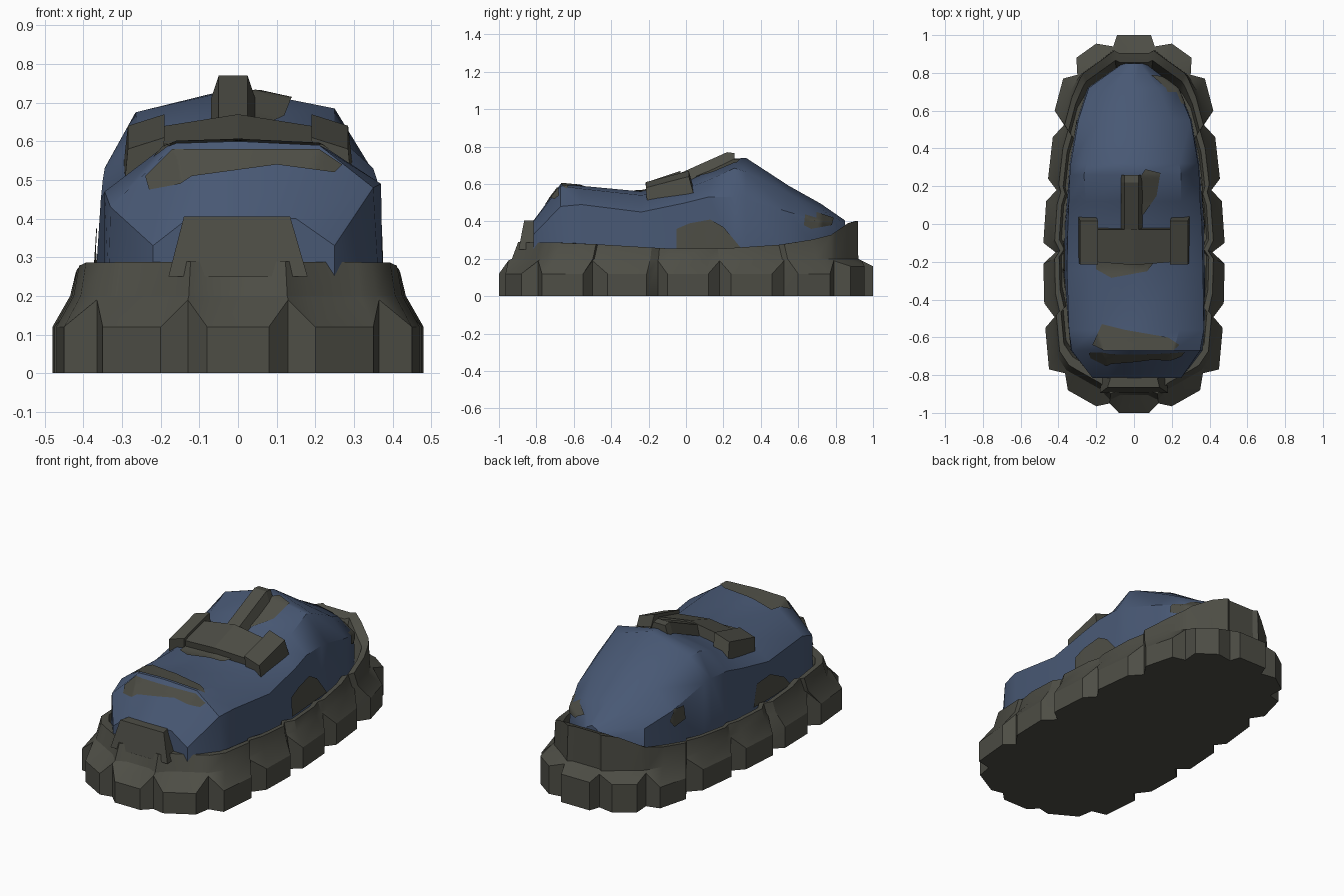
import bpy, bmesh, math
from mathutils import Vector
from mathutils.bvhtree import BVHTree

if "Cube" in bpy.data.objects:
    bpy.data.objects.remove(bpy.data.objects["Cube"])


def material(name, rgb):
    m = bpy.data.materials.new(name)
    m.diffuse_color = (*rgb, 1)
    m.use_nodes = True
    m.node_tree.nodes["Principled BSDF"].inputs["Base Color"].default_value = m.diffuse_color
    return m


BLUE = material("slate_blue", (0.065, 0.098, 0.175))
GREY = material("olive_grey", (0.075, 0.075, 0.06))


def finish(name, bm, mat, angle=None, recalc=True):
    if recalc:
        bmesh.ops.recalc_face_normals(bm, faces=bm.faces)
    me = bpy.data.meshes.new(name)
    bm.to_mesh(me)
    bm.free()
    me.materials.append(mat)
    ob = bpy.data.objects.new(name, me)
    bpy.context.collection.objects.link(ob)
    if angle:
        bpy.ops.object.select_all(action='DESELECT')
        ob.select_set(True)
        bpy.context.view_layer.objects.active = ob
        bpy.ops.object.shade_smooth_by_angle(angle=math.radians(angle))
    return ob


def loft(name, rings, mat, angle=None):
    """Skin closed rings of equal length and cap both ends."""
    bm = bmesh.new()
    vs = [[bm.verts.new(p) for p in r] for r in rings]
    n = len(vs[0])
    for a, b in zip(vs, vs[1:]):
        for i in range(n):
            j = (i + 1) % n
            bm.faces.new((a[i], a[j], b[j], b[i]))
    bm.faces.new(vs[0])
    bm.faces.new(vs[-1])
    return finish(name, bm, mat, angle)


def lerp(table, t):
    for (a, u), (b, v) in zip(table, table[1:]):
        if t <= b:
            return u + (v - u) * max(0, (t - a) / (b - a))
    return table[-1][1]


# Sole: toothed outline (x, y, is_tooth), toe to heel, mirrored
half = [(.08, -1, 1), (.13, -.95, 0), (.2, -.965, 1), (.35, -.88, 1), (.365, -.79, 0),
        (.45, -.77, 1), (.47, -.55, 1), (.415, -.5, 0), (.475, -.42, 1), (.48, -.21, 1),
        (.415, -.15, 0), (.48, -.1, 1), (.465, .12, 1), (.41, .18, 0), (.455, .24, 1),
        (.43, .46, 1), (.37, .525, 0), (.42, .6, 1), (.375, .77, 1), (.3, .79, 0),
        (.305, .88, 1), (.2, .955, 1), (.11, .94, 0), (.09, 1, 1)]
outline = half + [(-x, y, t) for x, y, t in reversed(half)]
collar = [(-1, .29), (-.6, .285), (-.1, .255), (.2, .255), (.5, .275),
          (.72, .31), (.85, .40), (1, .41)]


def sole_ring(tooth, notch, z_of):
    ring = []
    for x, y, t in outline:
        s = tooth if t else notch
        ring.append((x * s, y * s, z_of(x * s, y * s, t)))
    return ring


def tooth_top(x, y, t):
    return (.16 if y > .8 else .12) if t else .19


rings = [sole_ring(1, 1, lambda x, y, t: 0),
         sole_ring(1, 1, tooth_top),
         sole_ring(.905, .98, lambda x, y, t: .20),
         sole_ring(.875, .945, lambda x, y, t: lerp(collar, y)),
         sole_ring(.825, .89, lambda x, y, t: lerp(collar, y)),
         sole_ring(.80, .865, lambda x, y, t: .22)]
# widen the upper collar rings slightly at the heel
for r in rings[3:5]:
    for i, (x, y, z) in enumerate(r):
        r[i] = (x, y + (.03 if y > .7 else 0), z)
loft("sole", rings, GREY, 28)

# Toe lug: flared block on the front of the collar
loft("toe_lug", [[(-.18, -.895, .25), (.18, -.895, .25), (.175, -.79, .25), (-.175, -.79, .25)],
                 [(-.14, -.865, .405), (.135, -.865, .405), (.12, -.80, .405), (-.12, -.80, .405)]],
     GREY)

# Upper: stations (y, base half profile left/right, crease, shoulder, top)
stations = [
    # y, left base, crease, shoulder ; top z ; right shoulder, crease, base x
    (-.815, -.22, (-.22, .33), (-.13, .40), .405, (.15, .40), (.25, .33), .25),
    (-.67, -.335, (-.33, .43), (-.16, .595), .60, (.21, .59), (.35, .48), .365),
    (-.56, -.345, (-.345, .47), (-.2, .58), .59, (.24, .575), (.37, .49), .375),
    (-.24, -.37, (-.355, .45), (-.24, .54), .56, (.25, .54), (.365, .45), .375),
    (.0, -.365, (-.35, .50), (-.25, .575), .62, (.25, .575), (.36, .50), .37),
    (.12, -.355, (-.345, .53), (-.255, .62), .67, (.25, .62), (.35, .53), .36),
    (.26, -.345, (-.34, .54), (-.265, .675), .735, (.25, .685), (.345, .53), .35),
    (.32, -.34, (-.335, .53), (-.25, .66), .74, (.24, .665), (.34, .52), .345),
    (.55, -.30, (-.295, .45), (-.19, .55), .59, (.2, .55), (.30, .45), .305),
    (.72, -.245, (-.24, .40), (-.13, .465), .495, (.13, .465), (.23, .40), .235),
    (.85, -.06, (-.06, .34), (-.03, .39), .405, (.03, .39), (.06, .34), .06),
]
rings = []
for y, lb, lc, ls, top, rs, rc, rb in stations:
    rings.append([(lb, y, .22), (lc[0], y, lc[1]), (ls[0], y, ls[1]), (0, y, top),
                  (rs[0], y, rs[1]), (rc[0], y, rc[1]), (rb, y, .22)])
upper = loft("upper", rings, BLUE, 34)

# Camouflage patches: flat outlines projected on the upper
me = upper.data
tree = BVHTree.FromPolygons([v.co.copy() for v in me.vertices],
                            [tuple(p.vertices) for p in me.polygons])


def patch(name, points, place, direction):
    d = Vector(direction)
    bm = bmesh.new()
    bm.faces.new([bm.verts.new(place(a, b)) for a, b in points])
    bmesh.ops.triangulate(bm, faces=bm.faces)
    for _ in range(3):
        bmesh.ops.subdivide_edges(bm, edges=bm.edges, cuts=1, use_grid_fill=True)
    lost = []
    for v in bm.verts:
        hit, normal, _, _ = tree.ray_cast(v.co - d * 2, d)
        if hit is None:
            lost.append(v)
        else:
            v.co = hit - d * .007
    bmesh.ops.delete(bm, geom=lost, context='VERTS')
    bm.normal_update()
    for f in bm.faces:
        if f.normal.dot(d) > 0:
            f.normal_flip()
    finish(name, bm, GREY, 34, recalc=False)


def from_top(a, b):
    return Vector((a, b, 0))


def from_side(a, b):
    return Vector((0, a, b))


def from_front(a, b):
    return Vector((a, 0, b))


patch("toe_patch_top", [(-.17, -.53), (-.05, -.56), (.18, -.60), (.24, -.64), (.21, -.668),
                        (-.16, -.668), (-.22, -.64)], from_top, (0, 0, -1))
patch("toe_patch_front", [(-.24, .51), (-.17, .58), (.21, .58), (.27, .54), (.25, .52), (.1, .54),
                          (-.12, .51), (-.15, .49), (-.23, .475)], from_front, (0, 1, 0))
patch("strap_patch", [(-.2, -.1), (-.2, -.24), (-.12, -.285), (.07, -.25), (.1, -.21),
                      (.1, -.1)], from_top, (0, 0, -1))
patch("tongue_patch", [(.0, .05), (.05, .05), (.12, .15), (.14, .27), (.06, .29), (0, .2)],
      from_top, (0, 0, -1))
patch("right_side_patch", [(-.05, .25), (-.05, .36), (.02, .39), (.13, .41), (.2, .37),
                           (.3, .25)], from_side, (-1, 0, 0))
patch("left_side_patch", [(-.43, .25), (-.36, .32), (-.24, .38), (-.12, .37), (-.08, .25)],
      from_side, (1, 0, 0))
patch("right_heel_patch", [(.63, .38), (.64, .46), (.7, .45), (.79, .42), (.78, .38),
                           (.67, .36)], from_side, (-1, 0, 0))
patch("left_heel_patch", [(.46, .38), (.47, .46), (.54, .46), (.57, .40), (.54, .36)],
      from_side, (1, 0, 0))

# Cross strap: slightly arched band with a block on each end
loft("cross_strap", [[(x, -.2 - d / 2, .59 + d / 2), (x, -.03, .635 + d),
                      (x, -.02, .56 + d), (x, -.19 - d / 2, .52 + d / 2)]
                     for x, d in ((-.22, 0), (0, .035), (.22, 0))], GREY)
for side, name in ((-1, "left_strap_block"), (1, "right_strap_block")):
    loft(name, [[(side * x, -.215, .61 - d), (side * x, .015, .67 - d),
                 (side * (x + .01), .04, .58 - d), (side * (x + .01), -.205, .505 - d)]
                for x, d in ((.19, 0), (.285, .03))], GREY)

# Tongue strap running up to the crest
loft("tongue_strap", [[(-.07, y, z - .06), (-.05, y, z), (.025, y, z), (.045, y, z - .06)]
                      for y, z in ((-.06, .645), (.22, .77), (.26, .765))], GREY)
